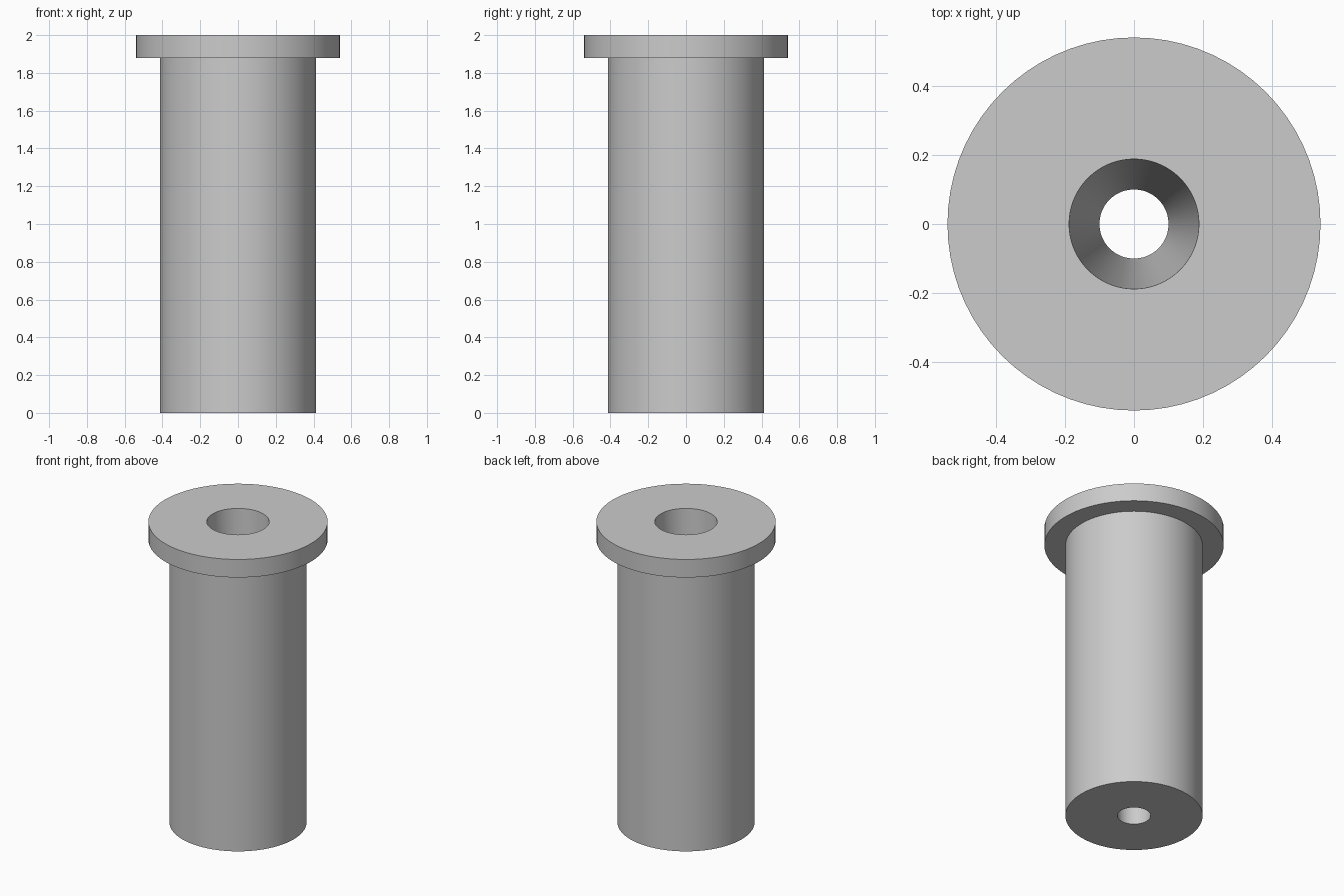
import bpy
import bmesh
from math import cos, sin, tau

cube = bpy.data.objects.get("Cube")
if cube:
    bpy.data.objects.remove(cube, do_unlink=True)

SEGMENTS = 72

# Plain grey metal
grey = bpy.data.materials.new("light_grey")
grey.use_nodes = True
colour = (0.6, 0.6, 0.6, 1)
grey.diffuse_color = colour
grey.node_tree.nodes["Principled BSDF"].inputs["Base Color"].default_value = colour


def revolve_closed(name, profile):
    """Turn a closed (radius, height) outline around the z axis."""
    bm = bmesh.new()
    rings = [[bm.verts.new((r * cos(tau * i / SEGMENTS), r * sin(tau * i / SEGMENTS), z))
              for i in range(SEGMENTS)] for r, z in profile]
    for k, ring in enumerate(rings):
        above = rings[(k + 1) % len(rings)]
        for i in range(SEGMENTS):
            j = (i + 1) % SEGMENTS
            bm.faces.new((ring[i], ring[j], above[j], above[i]))
    bmesh.ops.recalc_face_normals(bm, faces=bm.faces)
    mesh = bpy.data.meshes.new(name)
    bm.to_mesh(mesh)
    bm.free()
    mesh.materials.append(grey)
    obj = bpy.data.objects.new(name, mesh)
    bpy.context.collection.objects.link(obj)
    bpy.ops.object.select_all(action="DESELECT")
    obj.select_set(True)
    bpy.context.view_layer.objects.active = obj
    bpy.ops.object.shade_smooth_by_angle()
    return obj


# Barrel, flange and tapered bore in one outline
body_radius, flange_radius = 0.413, 0.54
flange_bottom, top = 1.88, 2.0
bore_bottom, bore_top = 0.1, 0.188
revolve_closed("flanged_bushing", [
    (bore_bottom, 0),
    (body_radius, 0),
    (body_radius, flange_bottom),
    (flange_radius, flange_bottom),
    (flange_radius, top),
    (bore_top, top),
])
